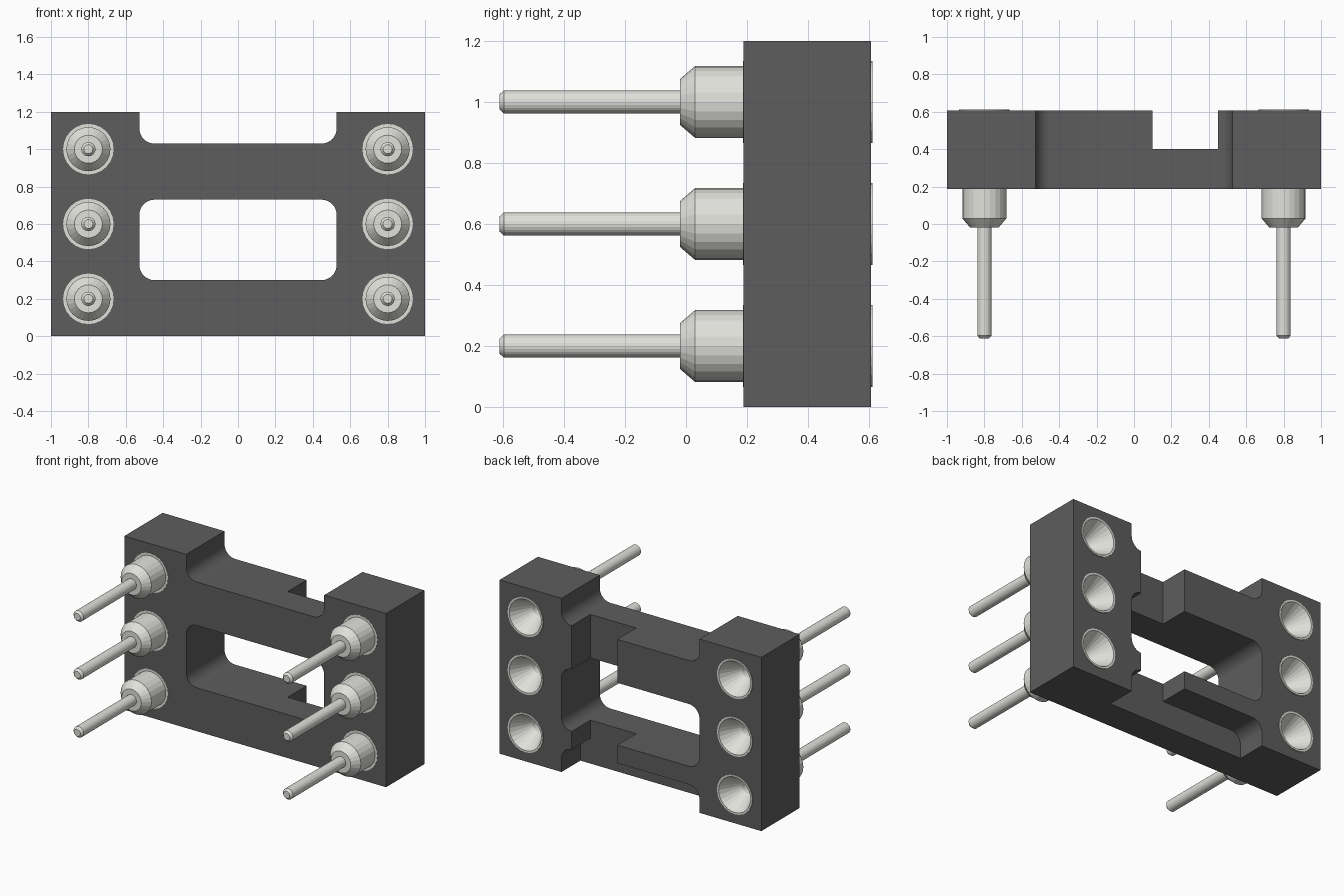
import bpy, bmesh
from math import cos, sin, tau

if "Cube" in bpy.data.objects:
    bpy.data.objects.remove(bpy.data.objects["Cube"])

SIDES = 24


def material(name, rgb):
    m = bpy.data.materials.new(name)
    m.diffuse_color = (*rgb, 1)
    m.use_nodes = True
    m.node_tree.nodes["Principled BSDF"].inputs["Base Color"].default_value = m.diffuse_color
    return m


dark = material("dark_plastic", (0.11, 0.11, 0.11))
metal = material("pale_metal", (0.75, 0.75, 0.71))


def finish(name, bm, mat=None):
    bmesh.ops.recalc_face_normals(bm, faces=bm.faces)
    me = bpy.data.meshes.new(name)
    bm.to_mesh(me)
    bm.free()
    ob = bpy.data.objects.new(name, me)
    bpy.context.collection.objects.link(ob)
    if mat:
        me.materials.append(mat)
    return ob


def box(name, x, y, z, radius=0, mat=None):
    """Box from ranges; radius rounds the edges running along y."""
    bm = bmesh.new()
    bmesh.ops.create_cube(bm, size=1)
    for v in bm.verts:
        v.co = [(r[0] + r[1]) / 2 + c * (r[1] - r[0]) for c, r in zip(v.co, (x, y, z))]
    if radius:
        edges = [e for e in bm.edges if abs(e.verts[0].co.y - e.verts[1].co.y) > 1e-4]
        bmesh.ops.bevel(bm, geom=edges, offset=radius, segments=8, profile=0.5, affect='EDGES')
    return finish(name, bm, mat)


def lathe(name, profile, x, z, mat=None):
    """Spin (radius, y) points about a y axis through x, z; ends are capped."""
    bm = bmesh.new()
    rings = [[bm.verts.new((x + r * cos(tau * i / SIDES), y, z + r * sin(tau * i / SIDES)))
              for i in range(SIDES)] for r, y in profile]
    for a, b in zip(rings, rings[1:]):
        for i in range(SIDES):
            j = (i + 1) % SIDES
            bm.faces.new((a[i], a[j], b[j], b[i]))
    bm.faces.new(rings[0])
    bm.faces.new(rings[-1])
    return finish(name, bm, mat)


# Socket body
FRONT, MID, BACK = 0.188, 0.40, 0.606
body = box("socket_body", (-1, 1), (FRONT, BACK), (0, 1.2), mat=dark)

# Window, top notch, rear bottom recess and rear groove
W = (-0.527, 0.527)
cutters = [
    box("window_cutter", W, (0, 1), (0.30, 0.73), 0.08),
    box("notch_cutter", W, (0, 1), (1.03, 1.7), 0.08),
    box("recess_cutter", W, (MID, 1), (-0.5, 0.175), 0.08),
    box("groove_cutter", (0.10, 0.45), (MID, 1), (-0.3, 1.5)),
]

# Pins: solid tail and collar at the front, funnel-shaped socket at the back
pin_profile = [
    (0.024, -0.612), (0.038, -0.597), (0.038, -0.02), (0.075, -0.02),
    (0.118, 0.03), (0.118, 0.186), (0.135, 0.186), (0.135, 0.612),
    (0.122, 0.612), (0.045, 0.47), (0.045, 0.25),
]
for side, x in (("left", -0.8), ("right", 0.8)):
    for row, z in (("lower", 0.2), ("middle", 0.6), ("upper", 1.0)):
        lathe(f"{side}_{row}_pin", pin_profile, x, z, metal)
        cutters.append(lathe("hole_cutter", [(0.134, 0), (0.134, 1)], x, z))

# Cut the body
for c in cutters:
    c.hide_render = True
    mod = body.modifiers.new(c.name, 'BOOLEAN')
    mod.operation = 'DIFFERENCE'
    mod.solver = 'EXACT'
    mod.object = c
bpy.context.view_layer.objects.active = body
body.select_set(True)
for name in [m.name for m in body.modifiers]:
    bpy.ops.object.modifier_apply(modifier=name)
for c in cutters:
    bpy.data.objects.remove(c)
bpy.ops.object.shade_smooth_by_angle(angle=0.5)
